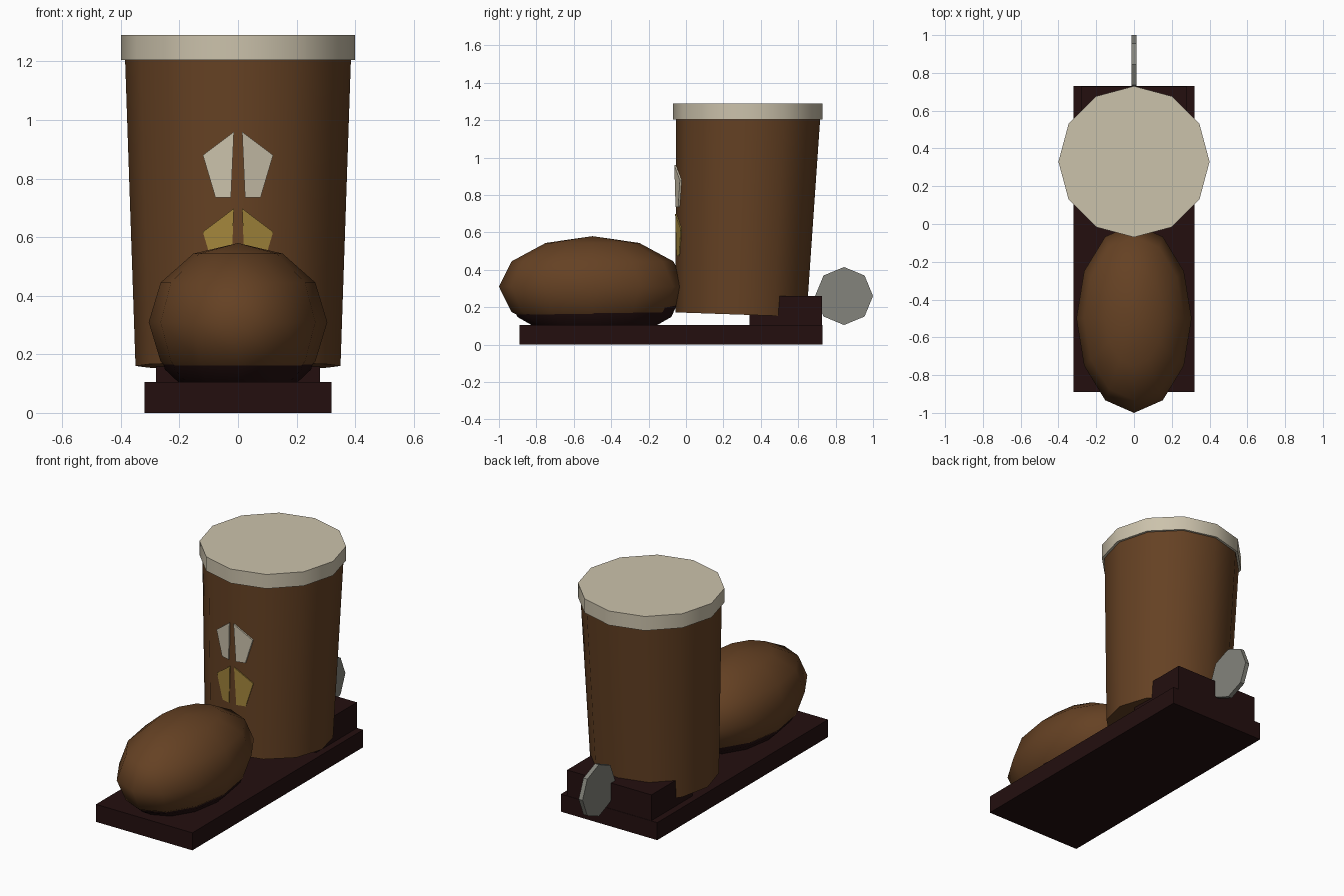
import bpy, bmesh, math
from mathutils import Matrix, Vector

if "Cube" in bpy.data.objects:
    bpy.data.objects.remove(bpy.data.objects["Cube"])


def material(name, rgb):
    m = bpy.data.materials.new(name)
    m.diffuse_color = (*rgb, 1)
    m.use_nodes = True
    m.node_tree.nodes["Principled BSDF"].inputs["Base Color"].default_value = m.diffuse_color
    return m


LEATHER = material("brown leather", (0.13, 0.053, 0.017))
DARK = material("dark sole brown", (0.017, 0.0048, 0.0048))
CREAM = material("cream trim", (0.60, 0.54, 0.41))
GOLD = material("gold trim", (0.37, 0.24, 0.045))
STEEL = material("grey steel", (0.23, 0.23, 0.20))


def finish(name, bm, mat, smooth=None):
    bmesh.ops.recalc_face_normals(bm, faces=bm.faces)
    me = bpy.data.meshes.new(name)
    bm.to_mesh(me)
    bm.free()
    me.materials.append(mat)
    ob = bpy.data.objects.new(name, me)
    bpy.context.collection.objects.link(ob)
    if smooth:
        bpy.ops.object.select_all(action='DESELECT')
        ob.select_set(True)
        bpy.context.view_layer.objects.active = ob
        bpy.ops.object.shade_smooth_by_angle(angle=math.radians(smooth))
    return ob


def box(name, half_x, y0, y1, z0, z1, mat):
    bm = bmesh.new()
    mtx = (Matrix.Translation((0, (y0 + y1) / 2, (z0 + z1) / 2))
           @ Matrix.Diagonal((2 * half_x, y1 - y0, z1 - z0, 1)))
    bmesh.ops.create_cube(bm, size=1, matrix=mtx)
    return finish(name, bm, mat)


def drum(name, sides, r0, r1, depth, mtx, mat, smooth=None):
    bm = bmesh.new()
    bmesh.ops.create_cone(bm, cap_ends=True, segments=sides, radius1=r0,
                          radius2=r1, depth=depth, matrix=mtx)
    return finish(name, bm, mat, smooth)


def ellipsoid(name, centre, radii, mat):
    bm = bmesh.new()
    bmesh.ops.create_uvsphere(bm, u_segments=12, v_segments=6, radius=1,
                              matrix=Matrix.Translation(centre) @ Matrix.Diagonal((*radii, 1)))
    return finish(name, bm, mat, 60)


# Sole and stepped heel
box("sole", 0.32, -0.89, 0.73, 0.0, 0.105, DARK)
box("heel_base", 0.28, 0.34, 0.728, 0.10, 0.16, DARK)
box("heel_counter", 0.28, 0.48, 0.728, 0.10, 0.26, DARK)

# Rounded toe, with a dark welt showing round its underside
ellipsoid("toe", (0, -0.5, 0.31), (0.305, 0.5, 0.27), LEATHER)
ellipsoid("toe_welt", (0, -0.49, 0.284), (0.288, 0.475, 0.272), DARK)

# Shaft, leaning slightly back, and its top rim
lean = Matrix.Rotation(math.radians(-2.0), 4, 'X')
drum("shaft", 12, 0.35, 0.386, 1.06,
     Matrix.Translation((0, 0.313, 0.69)) @ lean, LEATHER, 40)
drum("rim", 12, 0.40, 0.40, 0.085, Matrix.Translation((0, 0.33, 1.2475)), CREAM, 40)


# Winged emblem plates lying on the two front facets of the shaft
WING = [(0.014, 0.96), (0.12, 0.88), (0.077, 0.735), (0.024, 0.735)]


def emblem(name, drop, mat):
    bm = bmesh.new()
    for side in (-1, 1):
        rings = []
        for push in (0.009, 0.0):
            ring = []
            for x, z in WING:
                z -= drop
                surface = -0.043 - 0.018 * (z - 0.17) + x * math.tan(math.radians(15))
                ring.append(bm.verts.new((side * x, surface - push, z)))
            rings.append(ring)
        front, back = rings
        bm.faces.new(front)
        bm.faces.new(back[::-1])
        for i in range(len(WING)):
            j = (i + 1) % len(WING)
            bm.faces.new((front[i], front[j], back[j], back[i]))
    return finish(name, bm, mat)


emblem("upper_emblem", 0.0, CREAM)
emblem("lower_emblem", 0.262, GOLD)

# Spur wheel behind the heel
drum("spur_wheel", 8, 0.155, 0.155, 0.026,
     Matrix.Translation((0, 0.845, 0.26)) @ Matrix.Rotation(math.pi / 2, 4, 'Y'), STEEL)
